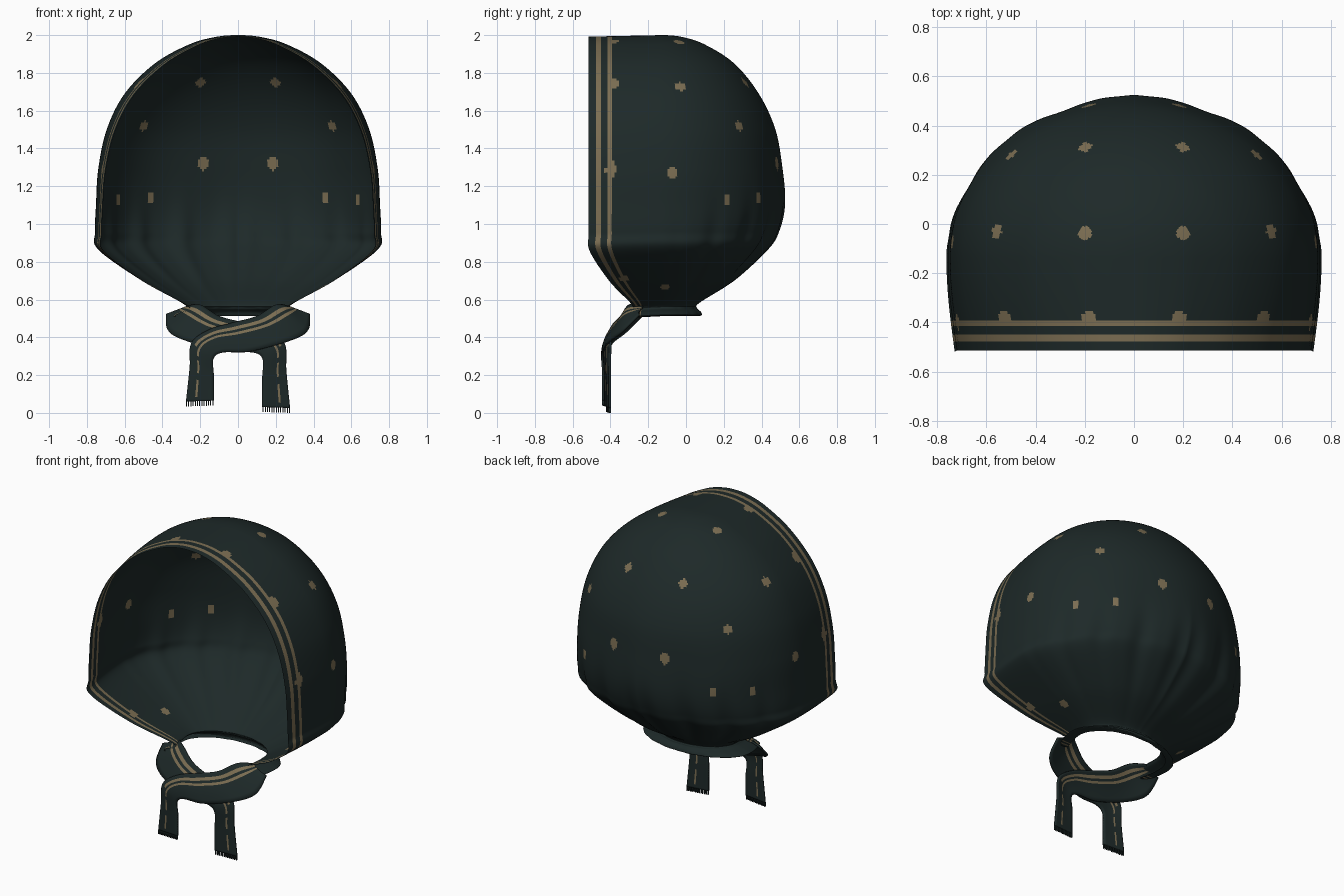
import bpy, bmesh, math
from mathutils import Vector

if "Cube" in bpy.data.objects:
    bpy.data.objects.remove(bpy.data.objects["Cube"])


def material(name, rgb):
    m = bpy.data.materials.new(name)
    m.diffuse_color = (*rgb, 1)
    m.use_nodes = True
    m.node_tree.nodes["Principled BSDF"].inputs["Base Color"].default_value = m.diffuse_color
    return m


TEAL = material("dark teal cloth", (0.0125, 0.022, 0.0215))
GOLD = material("dull gold print", (0.20, 0.155, 0.085))


def spline(points, steps):
    """Catmull-Rom through all but the two end points, for tuples of any length."""
    out = []
    for i in range(1, len(points) - 2):
        for s in range(steps):
            t = s / steps
            out.append([0.5 * (2 * b + (c - a) * t + (2 * a - 5 * b + 4 * c - d) * t * t
                               + (3 * b - a - 3 * c + d) * t ** 3)
                        for a, b, c, d in zip(*points[i - 1:i + 3])])
    out.append(list(points[-2]))
    return out


def finish(name, bm):
    me = bpy.data.meshes.new(name)
    bm.to_mesh(me)
    bm.free()
    me.materials.append(TEAL)
    me.materials.append(GOLD)
    for p in me.polygons:
        p.use_smooth = True
    ob = bpy.data.objects.new(name, me)
    bpy.context.collection.objects.link(ob)
    return ob


def grid_faces(bm, rows):
    """Quads between rows of vertices; yields (face, row, column)."""
    for i in range(len(rows) - 1):
        for j in range(len(rows[i]) - 1):
            yield bm.faces.new((rows[i][j], rows[i][j + 1],
                                rows[i + 1][j + 1], rows[i + 1][j])), i, j


# ---- hood: horizontal sections (height, rim half width, widest half width, back y, rim y)
YC = -0.13
PROFILE = [
    (1.99, -0.10, -0.12, -0.24, -0.515),
    (2.00, 0.0, 0.0, -0.13, -0.515),
    (1.99, 0.10, 0.12, -0.02, -0.515),
    (1.95, 0.22, 0.26, 0.10, -0.515),
    (1.85, 0.39, 0.44, 0.255, -0.515),
    (1.69, 0.55, 0.60, 0.385, -0.515),
    (1.50, 0.65, 0.695, 0.472, -0.515),
    (1.29, 0.70, 0.74, 0.507, -0.515),
    (1.10, 0.715, 0.752, 0.52, -0.515),
    (0.96, 0.72, 0.757, 0.495, -0.515),
    (0.865, 0.71, 0.74, 0.44, -0.51),
    (0.705, 0.50, 0.515, 0.265, -0.405),
    (0.585, 0.28, 0.30, 0.075, -0.29),
    (0.555, 0.26, 0.28, 0.06, -0.285),
    (0.535, 0.31, 0.34, 0.08, -0.29),
    (0.518, 0.33, 0.37, 0.085, -0.29),
    (0.512, 0.28, 0.31, 0.065, -0.28),
    (0.512, 0.28, 0.31, 0.065, -0.28),
]
# distances behind the rim, including exact stripe borders
RIM = [0, 0.012, 0.024, 0.038, 0.052, 0.065, 0.08, 0.1, 0.111, 0.122]
RIM += [0.122 + (0.385 - 0.122) * k / 20 for k in range(1, 20)]
BACK = 96


def section(z, wf, wm, yb, yf):
    half = []
    for d in RIM:
        f = d / 0.385
        half.append((wf + (wm - wf) * math.sin(f * math.pi / 2), yf + (YC - yf) * f,
                     z - 0.008 * (1 - f)))
    fold = math.exp(-((z - 0.85) / 0.22) ** 2) if z > 0.56 else 0.4
    for k in range(BACK + 1):
        a = math.pi / 2 * k / BACK
        # gathered folds above the neck, faint waves higher up
        g = 1 - math.sin(a) * fold * 0.04 * math.sin(a * 9 + 0.6) ** 4
        g += 0.012 * math.sin(a) ** 2 * math.cos(a * 8) * math.exp(-((z - 1.05) / 0.35) ** 2)
        half.append((wm * math.cos(a) * g, YC + (yb - YC) * math.sin(a) * g, z))
    return half + [(-x, y, h) for x, y, h in half[-2::-1]]


bm = bmesh.new()
rows = [[bm.verts.new(p) for p in section(*r)] for r in spline(PROFILE, 16)]
last = len(rows[0]) - 2
for face, i, j in grid_faces(bm, rows):
    k = min(j, last - j)
    if k in (3, 4, 7, 8):                       # two stripes along the rim
        face.material_index = 1

# printed dots, mirrored: x, y, z, radius, vertical stretch
DOTS = [
    (0.20, 0.315, 1.76, 0.028, 1), (0.51, 0.29, 1.53, 0.025, 1.1),
    (0.185, 0.49, 1.32, 0.029, 1.35), (0.46, 0.385, 1.135, 0.023, 1.4),
    (0.63, 0.21, 1.125, 0.022, 1.2), (0.20, -0.035, 1.965, 0.029, 1),
    (0.565, -0.03, 1.74, 0.029, 1), (0.745, -0.075, 1.27, 0.027, 1.4),
    (0.18, -0.39, 1.965, 0.032, 1), (0.52, -0.39, 1.73, 0.032, 1.1),
    (0.72, -0.40, 1.29, 0.028, 1.7), (0.45, -0.11, 0.66, 0.026, 1.8),
    (0.53, -0.33, 0.71, 0.028, 2.0),
]
centres = [(f, f.calc_center_median()) for f in bm.faces]
for x, y, z, r, tall in DOTS:
    for side in (-1, 1):
        target = Vector((side * x, y, z))
        hit = min((c for _, c in centres), key=lambda c: (c - target).length_squared)
        for f, c in centres:
            if abs(c.z - hit.z) < 0.1:
                v = c - hit
                if v.x ** 2 + v.y ** 2 + (v.z / tall) ** 2 < r * r:
                    f.material_index = 1
bmesh.ops.remove_doubles(bm, verts=bm.verts, dist=0.0002)
bmesh.ops.recalc_face_normals(bm, faces=bm.faces)
finish("scarf_hood", bm)

# ---- tied ends: upper edge xyz, lower edge xyz along the band
BAND = [
    (0.27, -0.22, 0.56, 0.38, -0.24, 0.52),
    (0.20, -0.29, 0.57, 0.365, -0.33, 0.43),
    (0.10, -0.335, 0.51, 0.25, -0.40, 0.375),
    (-0.03, -0.37, 0.475, 0.06, -0.43, 0.325),
    (-0.15, -0.39, 0.44, -0.08, -0.435, 0.32),
    (-0.245, -0.41, 0.37, -0.13, -0.435, 0.285),
    (-0.255, -0.415, 0.24, -0.128, -0.43, 0.20),
    (-0.275, -0.415, 0.06, -0.128, -0.43, 0.065),
]
ACROSS = [0, 0.07, 0.14, 0.24, 0.32, 0.40, 0.48, 0.60, 0.72, 0.86, 1]
STEPS = 10


def tie(name, side, back, drop):
    path = spline([BAND[0]] + BAND + [BAND[-1]], STEPS)
    bm = bmesh.new()
    rows = []
    for i, p in enumerate(path):
        a, b = Vector(p[:3]), Vector(p[3:])
        low = max(0, i / (len(path) - 1) - 0.7) / 0.3
        row = []
        for u in ACROSS:
            v = a.lerp(b, u)
            v.y += back - 0.01 * math.sin(u * math.pi) * (1 - low)
            v.z -= drop * low
            v.x *= side
            row.append(bm.verts.new(v))
        rows.append(row)
    for face, i, j in grid_faces(bm, rows):
        crossing = i < 5 * STEPS
        if (crossing and j in (2, 4)) or (not crossing and j == 4 and i % 7 < 5):
            face.material_index = 1
    # thread fringe along the cut end
    a, b = rows[-1][0].co.copy(), rows[-1][-1].co.copy()
    for k in range(13):
        p, q = a.lerp(b, k / 12.6), a.lerp(b, (k + 0.35) / 12.6)
        down = Vector((0, 0, -0.026))
        bm.faces.new([bm.verts.new(c) for c in (p, q, q + down, p + down)])
    bmesh.ops.recalc_face_normals(bm, faces=bm.faces)
    ob = finish(name, bm)
    mod = ob.modifiers.new("cloth thickness", "SOLIDIFY")
    mod.thickness = 0.012
    mod.offset = 0


tie("front_tie", 1, -0.008, 0.0)
tie("rear_tie", -1, 0.012, 0.034)
